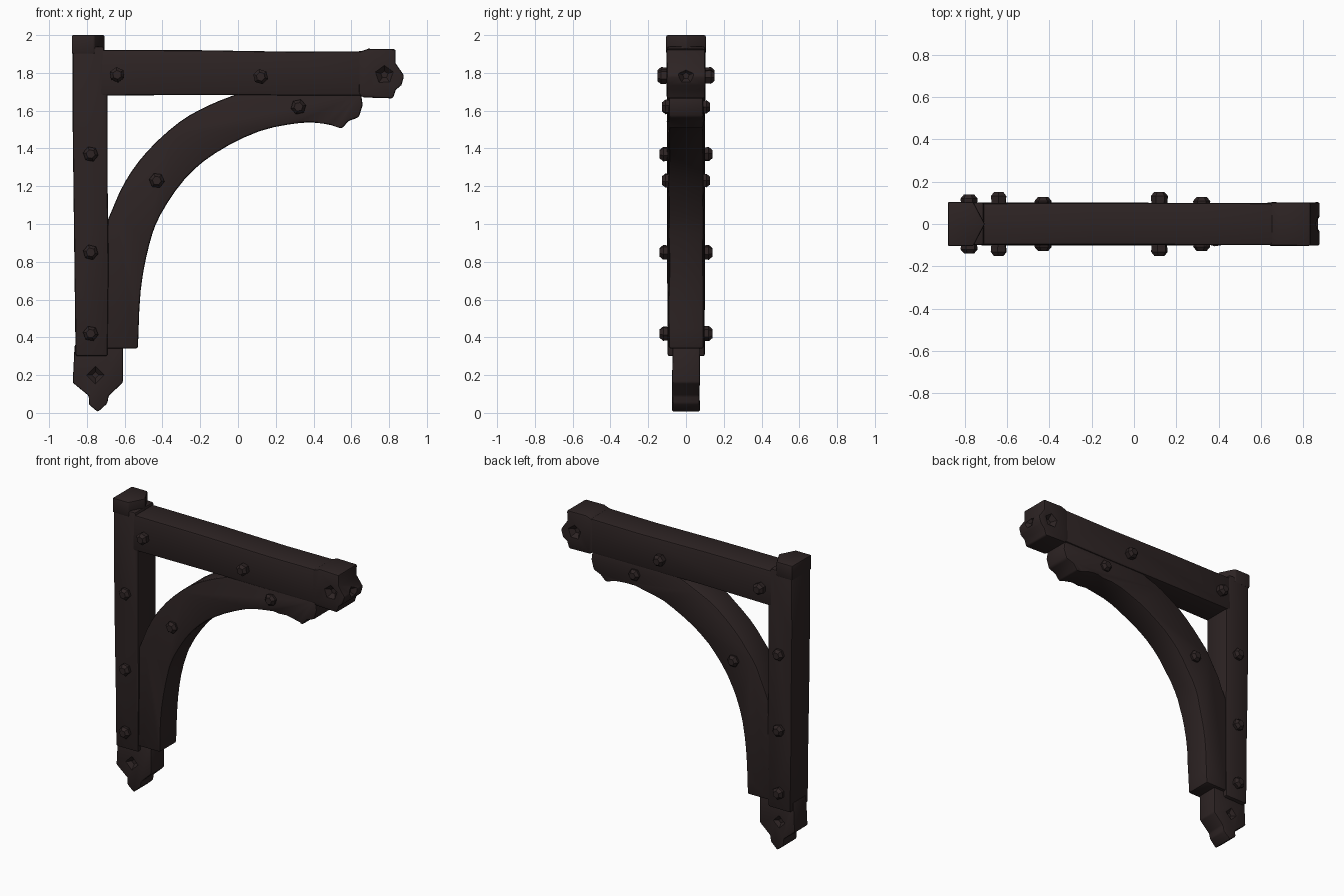
import bpy, bmesh, math, random
from mathutils import Vector, Matrix

random.seed(4)
cube = bpy.data.objects.get("Cube")
if cube:
    bpy.data.objects.remove(cube, do_unlink=True)

wood = bpy.data.materials.new("dark brown wood")
wood.use_nodes = True
colour = (0.026, 0.017, 0.017, 1)
wood.diffuse_color = colour
shader = wood.node_tree.nodes["Principled BSDF"]
shader.inputs["Base Color"].default_value = colour
shader.inputs["Roughness"].default_value = 0.9


def make(name, bm):
    bmesh.ops.recalc_face_normals(bm, faces=bm.faces)
    mesh = bpy.data.meshes.new(name)
    bm.to_mesh(mesh)
    bm.free()
    mesh.materials.append(wood)
    obj = bpy.data.objects.new(name, mesh)
    bpy.context.collection.objects.link(obj)
    return obj


def select(obj):
    bpy.ops.object.select_all(action='DESELECT')
    obj.select_set(True)
    bpy.context.view_layer.objects.active = obj


def finish(obj, bevel):
    select(obj)
    if bevel:
        mod = obj.modifiers.new("worn edges", 'BEVEL')
        mod.width = bevel
        mod.segments = 2
        mod.limit_method = 'ANGLE'
        mod.angle_limit = math.radians(35)
        bpy.ops.object.modifier_apply(modifier=mod.name)
    bpy.ops.object.shade_smooth_by_angle(angle=math.radians(35))


def plank(name, outline, half, bevel=0.012):
    """Extrude an x-z outline through the thickness, with slightly uneven faces."""
    bm = bmesh.new()
    rings = []
    for side in (-1, 1):
        rings.append([bm.verts.new((x, side * (half + random.uniform(-.003, .003)), z))
                      for x, z in outline])
    bm.faces.new(rings[0])
    bm.faces.new(rings[1][::-1])
    n = len(outline)
    for i in range(n):
        j = (i + 1) % n
        bm.faces.new((rings[0][i], rings[0][j], rings[1][j], rings[1][i]))
    obj = make(name, bm)
    finish(obj, bevel)
    return obj


def smooth_path(points, steps=3):
    """Catmull-Rom curve through the points."""
    p = [Vector(q) for q in points]
    p = [2 * p[0] - p[1]] + p + [2 * p[-1] - p[-2]]
    out = []
    for a, b, c, d in zip(p, p[1:], p[2:], p[3:]):
        for k in range(steps):
            t = k / steps
            out.append(tuple((2 * b + (c - a) * t + (2 * a - 5 * b + 4 * c - d) * t * t
                              + (3 * b - a - 3 * c + d) * t ** 3) / 2))
    return out + [tuple(points[-1])]


def gouge(obj, centre, axis, radius, depth, sides=5):
    """Chip a pointed hollow out of a broken end."""
    bm = bmesh.new()
    turn = Vector(axis).to_track_quat('Z', 'Y').to_matrix().to_4x4()
    bmesh.ops.create_cone(bm, cap_ends=True, segments=sides, radius1=radius * 0.35,
                          radius2=radius * 1.4, depth=depth * 2,
                          matrix=Matrix.Translation(centre) @ turn)
    cutter = make("chip_cutter", bm)
    cutter.hide_render = True
    select(obj)
    mod = obj.modifiers.new("chip", 'BOOLEAN')
    mod.operation = 'DIFFERENCE'
    mod.solver = 'EXACT'
    mod.object = cutter
    bpy.ops.object.modifier_apply(modifier=mod.name)
    bpy.data.objects.remove(cutter, do_unlink=True)
    bpy.ops.object.shade_smooth_by_angle(angle=math.radians(35))


# Upright post
plank("post", [(-.86, .3), (-.69, .3), (-.685, .75), (-.69, 1.2), (-.69, 1.7), (-.71, 1.94),
               (-.875, 1.94), (-.875, 1.5), (-.87, 1.1), (-.865, .7)], .1)

# Post cap, wedge shaped towards the beam
bm = bmesh.new()
cap = [(-.88, -.105), (-.76, -.105), (-.705, 0), (-.76, .105), (-.88, .105)]
low = [bm.verts.new((x, y, 1.9)) for x, y in cap]
high = [bm.verts.new((x, y, 2.0)) for x, y in cap]
bm.faces.new(low)
bm.faces.new(high)
for i in range(len(cap)):
    j = (i + 1) % len(cap)
    bm.faces.new((low[i], low[j], high[j], high[i]))
finish(make("post_cap", bm), .008)

# Splintered foot
foot = plank("foot", [(-.865, .36), (-.875, .16), (-.79, .09), (-.79, .045), (-.742, .005),
                      (-.692, .05), (-.685, .09), (-.61, .16), (-.61, .36)], .072, .008)

# Horizontal beam and its broken end
plank("beam", [(-.73, 1.68), (-.2, 1.683), (.3, 1.68), (.7, 1.68), (.7, 1.915),
               (.3, 1.912), (-.2, 1.92), (-.73, 1.922)], .1)
beam_end = plank("beam_end", [(.64, 1.69), (.66, 1.67), (.82, 1.665), (.835, 1.71), (.865, 1.735),
                              (.88, 1.785), (.835, 1.85), (.835, 1.925), (.69, 1.928),
                              (.64, 1.91)], .103, .01)

# Curved brace
outer = smooth_path([(0, 1.69), (-.15, 1.63), (-.31, 1.54), (-.48, 1.385), (-.6, 1.22),
                     (-.69, 1.02)])
inner = smooth_path([(-.53, .34), (-.515, .65), (-.47, .89), (-.41, 1.05), (-.28, 1.24),
                     (-.12, 1.375), (.11, 1.49), (.33, 1.535), (.46, 1.53), (.55, 1.505)])
tip = [(.585, 1.545), (.64, 1.565), (.66, 1.63), (.65, 1.7)]
plank("brace", outer + [(-.7, .34)] + inner + tip, .092)

# Chipped hollows
for side in (-1, 1):
    gouge(beam_end, (.775, side * .1, 1.79), (0, side, 0), .055, .03)
    gouge(foot, (-.755, side * .07, .2), (0, side, 0), .05, .022, 4)
gouge(beam_end, (.875, 0, 1.785), (1, 0, 0), .05, .03)

# Bolts: x, z and how far the head reaches
bolts = [(-.64, 1.79, .152), (.12, 1.78, .152), (.32, 1.62, .128), (-.43, 1.23, .128),
         (-.78, 1.37, .14), (-.78, .85, .14), (-.78, .42, .14)]
for number, (x, z, reach) in enumerate(bolts, 1):
    for side, label in ((-1, "front"), (1, "back")):
        bm = bmesh.new()
        rings = []
        spin = random.uniform(0, 1)
        for y, r in ((.08, .036), (reach - .02, .041), (reach, .024)):
            rings.append([bm.verts.new((x + r * math.cos(spin + k * math.pi / 3), side * y,
                                        z + r * math.sin(spin + k * math.pi / 3)))
                          for k in range(6)])
        bm.faces.new(rings[0])
        bm.faces.new(rings[-1])
        for a, b in zip(rings, rings[1:]):
            for k in range(6):
                m = (k + 1) % 6
                bm.faces.new((a[k], a[m], b[m], b[k]))
        finish(make(f"bolt_{label}_{number}", bm), 0)
